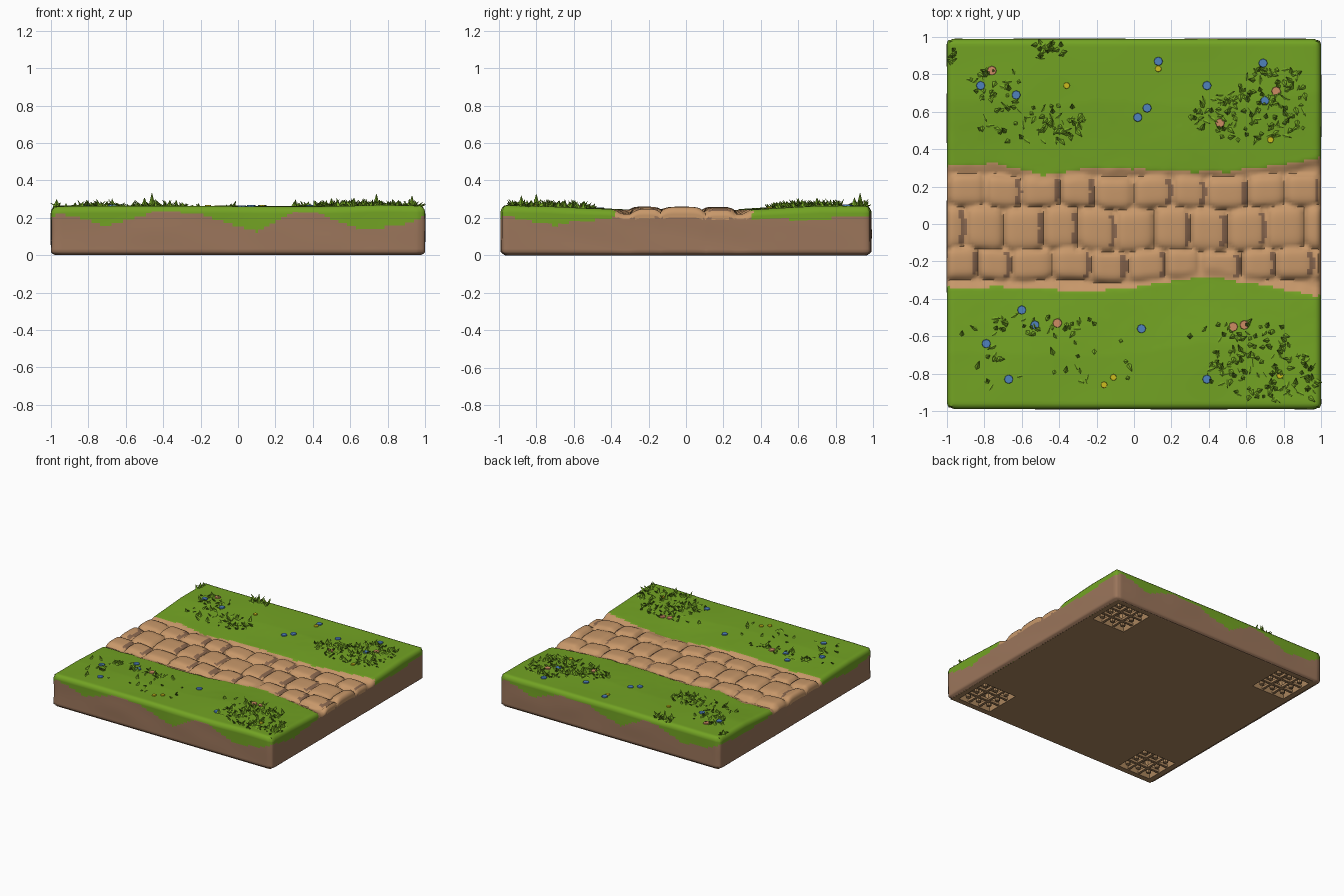
import bpy, bmesh, math, random
from mathutils import Vector, Matrix, noise

if "Cube" in bpy.data.objects:
    bpy.data.objects.remove(bpy.data.objects["Cube"])

random.seed(4)
N = 130                      # cells along each side of the top


def mat(name, c):
    m = bpy.data.materials.new(name)
    m.diffuse_color = (*c, 1)
    m.use_nodes = True
    m.node_tree.nodes["Principled BSDF"].inputs["Base Color"].default_value = m.diffuse_color
    return m


GREEN = mat("grass green", (0.17, 0.366, 0.017))
TAN = mat("path tan", (0.578, 0.314, 0.144))
SOIL = mat("soil brown", (0.33, 0.18, 0.105))
DARK = mat("gap brown", (0.262, 0.141, 0.08))
BLUE = mat("flower blue", (0.08, 0.223, 0.515))
PINK = mat("flower pink", (0.61, 0.262, 0.127))
YELLOW = mat("flower yellow", (0.61, 0.515, 0.013))
BASE = mat("base tan", (0.402, 0.235, 0.11))


def add(name, bm, mats, angle=40):
    me = bpy.data.meshes.new(name)
    bm.to_mesh(me)
    bm.free()
    for m in mats:
        me.materials.append(m)
    ob = bpy.data.objects.new(name, me)
    bpy.context.collection.objects.link(ob)
    if angle:
        bpy.context.view_layer.objects.active = ob
        ob.select_set(True)
        bpy.ops.object.shade_smooth_by_angle(angle=math.radians(angle))
        ob.select_set(False)
    return ob


def nz(x, y, s=1.0):
    return noise.noise(Vector((x * s, y * s, 3.7)))


def lerp_table(t, pts):
    for (a, b), (c, d) in zip(pts, pts[1:]):
        if t <= c:
            return b + (d - b) * max(0, (t - a) / (c - a))
    return pts[-1][1]


# Path outline
HI = [(-1, .31), (-.7, .32), (-.5, .26), (-.2, .30), (.1, .29), (.5, .28), (.8, .32), (1, .36)]
LO = [(-1, -.34), (-.6, -.34), (-.3, -.36), (0, -.34), (.4, -.28), (.7, -.33), (1, -.39)]


def path_inside(x, y):
    """distance inside the path, negative on the grass"""
    return min(lerp_table(x, HI) - y, y - lerp_table(x, LO)) + .012 * nz(x, y, 14)


# Rows of stones: centre y, half width, x shift
ROWS = [(.175, .085, .0), (-.025, .115, .09), (-.215, .085, .03)]


def stone(x, y):
    y2 = y + .025 * nz(x, 5, 3)
    for k, (cy, hy, off) in enumerate(ROWS):
        v = (y2 - cy) / hy
        if abs(v) <= 1:
            s = (x + off + .03 * nz(x, k * 7, 4)) / .2
            u = 2 * (s - math.floor(s)) - 1
            return u, v, math.floor(s) * 3 + k
    return 1, 1, 0


def height(x, y):
    d = path_inside(x, y)
    grass = .243 + .02 * min(1, max(0, -d) / .35) + .007 * nz(x, y, 2.5)
    if d < 0:
        return grass
    u, v, i = stone(x, y)
    r = min(1, u ** 4 + v ** 4)
    z = .226 + .03 * (1 - r) ** .6 - .006 * u + .004 * nz(i * 3.3, 1)
    f = min(1, d / .05)
    return grass * (1 - f) + z * f


def top_mat(x, y):
    if path_inside(x, y) < 0:
        return 0
    u, v, i = stone(x, y)
    if i % 4 != 1 and .70 < u + .25 * v * v < .98 and abs(v) < .75:
        return 3
    return 1


# Lower edge of the turf on the front wall and the right wall
FRONT = [(-1, .23), (-.85, .2), (-.7, .155), (-.45, .235), (-.2, .22), (.1, .125),
         (.3, .23), (.42, .225), (.65, .14), (.85, .155), (1, .2)]
RIGHT = [(-1, .21), (-.7, .16), (-.45, .2), (.3, .2), (.6, .19), (1, .205)]


def wall_mat(x, y, z):
    side = abs(x) > abs(y)
    edge = lerp_table(y, RIGHT) if side else lerp_table(x if y < 0 else -x, FRONT)
    if z < edge + .008 * nz(x * 9, y * 9):
        return 2
    return 1 if side and path_inside(x, y) > 0 else 0


# Ground block: height field top with rounded, gently dented walls
bm = bmesh.new()
grid = []
for j in range(N + 1):
    row = []
    for i in range(N + 1):
        x, y = (2 * i / N - 1) * .985, (2 * j / N - 1) * .975
        z = height(x, y) - (.004 if i in (0, N) or j in (0, N) else 0)
        row.append(bm.verts.new((x, y, z)))
    grid.append(row)
for j in range(N):
    for i in range(N):
        f = bm.faces.new((grid[j][i], grid[j][i + 1], grid[j + 1][i + 1], grid[j + 1][i]))
        c = f.calc_center_median()
        f.material_index = top_mat(c.x, c.y)
ring0 = (grid[0][:-1] + [grid[j][N] for j in range(N)] +
         grid[N][:0:-1] + [grid[j][0] for j in range(N, 0, -1)])
base = [v.co.copy() for v in ring0]
prev = ring0
STEPS = [(.95, .010), (.9, .015)] + [(1 - k / 15, .015) for k in range(2, 15)] + [(.04, .008), (0, -.008)]
for t, out in STEPS:
    ring = []
    for co in base:
        dent = .006 * nz(co.x * 2 + co.y, co.z + t * .8 + co.y, 1.6) * math.sin(math.pi * t)
        s = 1 + out / .985 + dent
        corner = max(0, min(abs(co.x), abs(co.y)) - .95) * .35
        s -= corner
        ring.append(bm.verts.new((co.x * s, co.y * s, co.z * t)))
    n = len(ring)
    for k in range(n):
        f = bm.faces.new((prev[k], ring[k], ring[(k + 1) % n], prev[(k + 1) % n]))
        f.material_index = wall_mat(*f.calc_center_median())
    prev = ring
bmesh.ops.recalc_face_normals(bm, faces=bm.faces)
add("ground_block", bm, [GREEN, TAN, SOIL, DARK], 60)

# Underside with a square pocket near each corner
bm = bmesh.new()
cuts = [-.975, -.93, -.63, .63, .93, .975]
vs = [[bm.verts.new((x, y, .001)) for x in cuts] for y in cuts]
pockets = []
for j in range(5):
    for i in range(5):
        f = bm.faces.new((vs[j][i], vs[j + 1][i], vs[j + 1][i + 1], vs[j][i + 1]))
        if i in (1, 3) and j in (1, 3):
            pockets.append(f)
for f in bmesh.ops.extrude_discrete_faces(bm, faces=pockets)["faces"]:
    bmesh.ops.translate(bm, verts=f.verts, vec=(0, 0, .1))
add("underside", bm, [BASE], 0)

# Crossed bars and pegs in the pockets
bars, pegs = bmesh.new(), bmesh.new()
for sx in (-1, 1):
    for sy in (-1, 1):
        c = Vector((.78 * sx, .78 * sy, 0))
        for o in (-.05, .05):
            for size, off in (((.3, .02, .02), (0, o, .02)), ((.02, .3, .02), (o, 0, .02))):
                bmesh.ops.create_cube(bars, size=1, matrix=Matrix.Translation(c + Vector(off)) @
                                      Matrix.Diagonal((*size, 1)))
        for a in (-.1, 0, .1):
            for b in (-.1, 0, .1):
                if a or b:
                    bmesh.ops.create_cone(pegs, cap_ends=True, segments=8, radius1=.018, radius2=.034,
                                          depth=.09, matrix=Matrix.Translation(c + Vector((a, b, .055))))
add("pocket_bars", bars, [BASE], 0)
add("pocket_pegs", pegs, [BASE])

# Grass tufts: thin leaning blades scattered in patches (x, y, radius x, radius y, count)
PATCHES = [(-.45, .93, .09, .05, 22), (-.55, .54, .3, .12, 70), (-.75, .75, .15, .08, 30),
           (.62, .58, .32, .13, 110), (.75, .74, .2, .1, 45), (.68, -.78, .3, .17, 120),
           (.6, -.57, .25, .05, 25), (-.5, -.54, .3, .05, 30), (-.75, -.68, .2, .2, 18),
           (-.2, -.7, .3, .15, 16), (-.97, .9, .015, .06, 6), (.95, -.85, .03, .1, 12)]
bm = bmesh.new()
for px, py, rx, ry, count in PATCHES:
    for _ in range(count):
        a, r = random.uniform(0, 2 * math.pi), math.sqrt(random.random())
        x = max(-.97, min(.97, px + rx * r * math.cos(a)))
        y = max(-.96, min(.96, py + ry * r * math.sin(a)))
        if path_inside(x, y) > -.05:
            continue
        length = random.uniform(.025, .055)
        m = (Matrix.Translation((x, y, height(x, y) - .006)) @
             Matrix.Rotation(random.uniform(0, 6.28), 4, 'Z') @
             Matrix.Rotation(random.uniform(.5, 1.25), 4, 'X') @
             Matrix.Translation((0, 0, length / 2)) @ Matrix.Diagonal((1, .5, 1, 1)))
        bmesh.ops.create_cone(bm, cap_ends=False, segments=4, radius1=.016, radius2=.001,
                              depth=length, matrix=m)
# a few tall blades
for x, y, l in ((-.46, .93, .075), (-.5, .9, .05), (.74, -.8, .07), (.93, -.88, .06),
                (-.97, .9, .04), (.5, .6, .05), (.3, -.6, .03), (.62, .7, .05)):
    bmesh.ops.create_cone(bm, segments=4, radius1=.02, radius2=.001, depth=l,
                          matrix=Matrix.Translation((x, y, height(x, y) + l / 2 - .006)))
add("grass_tufts", bm, [GREEN], 0)

# Flowers: thin discs lying on the grass
FLOWERS = {
    "blue_flowers": (BLUE, [(.13, .87), (.69, .86), (-.82, .74), (-.63, .69), (.39, .74), (.07, .62),
                            (.02, .57), (.7, .66), (-.6, -.46), (-.53, -.54), (-.79, -.64),
                            (-.67, -.83), (.04, -.56), (.39, -.83)], .022),
    "pink_flowers": (PINK, [(-.76, .82), (.76, .71), (.46, .54), (-.41, -.53), (.53, -.55),
                            (.59, -.54)], .023),
    "yellow_flowers": (YELLOW, [(-.36, .74), (.13, .83), (.73, .45), (-.16, -.86), (-.11, -.82),
                                (.78, -.81)], .016)}
for name, (m, spots, r) in FLOWERS.items():
    bm = bmesh.new()
    for x, y in spots:
        bmesh.ops.create_cone(bm, cap_ends=True, segments=8, radius1=r * 1.1, radius2=r, depth=.008,
                              matrix=Matrix.Translation((x, y, height(x, y) + .003)))
    add(name, bm, [m], 0)
